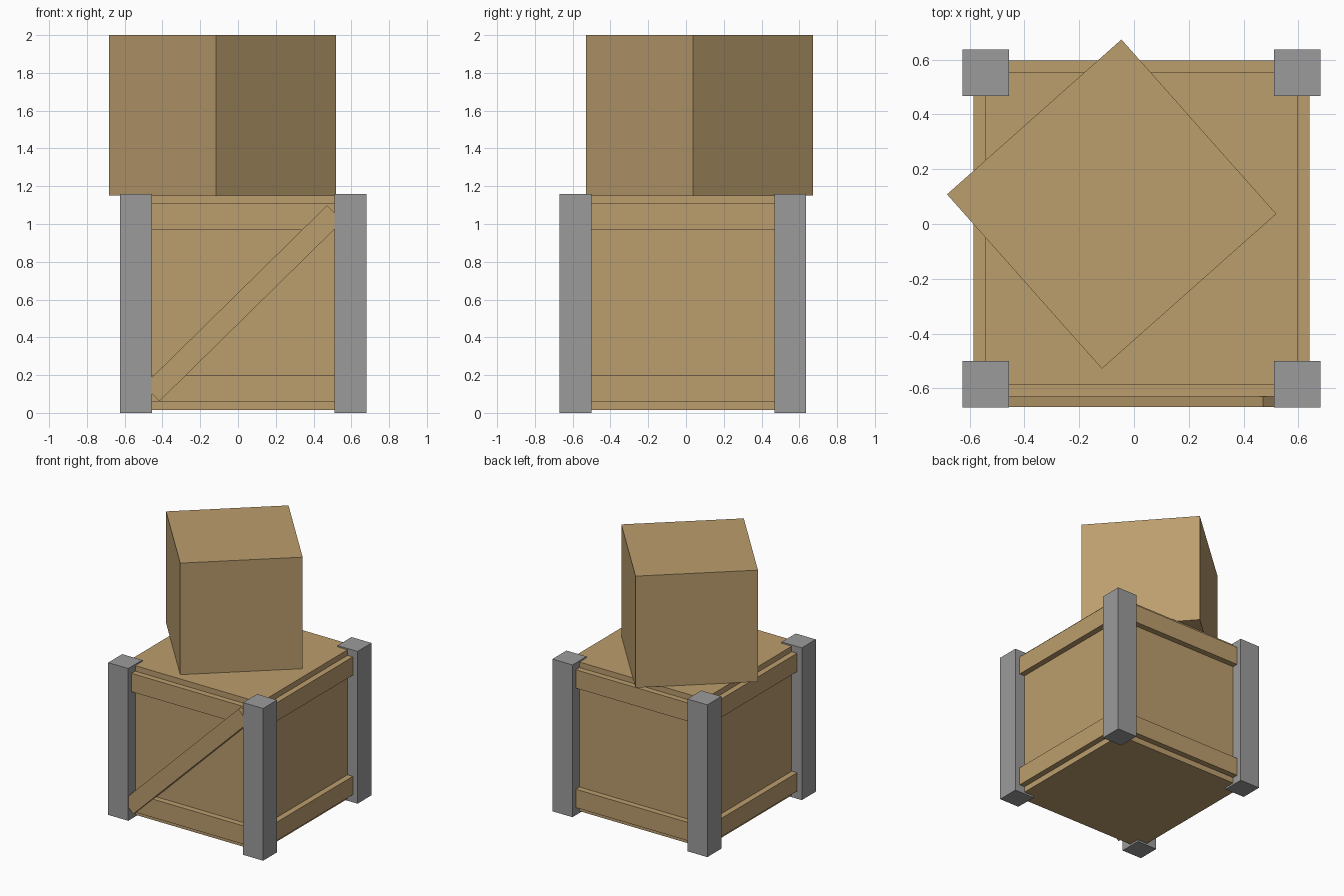
import bpy
import math
from mathutils import Matrix, Vector

if "Cube" in bpy.data.objects:
    bpy.data.objects.remove(bpy.data.objects["Cube"])


def material(name, rgb):
    m = bpy.data.materials.new(name)
    m.diffuse_color = (*rgb, 1.0)
    m.use_nodes = True
    m.node_tree.nodes["Principled BSDF"].inputs["Base Color"].default_value = m.diffuse_color
    return m


WOOD = material("tan wood", (0.50, 0.34, 0.155))
METAL = material("grey metal", (0.33, 0.33, 0.33))


def box(name, centre, size, mat, rot=None):
    bpy.ops.mesh.primitive_cube_add(size=1)
    ob = bpy.context.object
    ob.name = name
    turn = rot if rot else Matrix.Identity(4)
    ob.data.transform(turn @ Matrix.Diagonal((*size, 1)))
    ob.location = centre
    ob.data.materials.append(mat)
    return ob


# Large crate: a cube whose corners are the post centres
CX, CY, HALF = 0.0275, -0.0165, 0.5685
box("crate_body", (CX, CY, 0.582), (2 * HALF, 2 * HALF, 1.136), WOOD)

# Corner posts
for sx, side in ((-1, "left"), (1, "right")):
    for sy, end in ((-1, "front"), (1, "back")):
        box(f"corner_post_{end}_{side}",
            (CX + sx * HALF, CY + sy * HALF, 0.58), (0.169, 0.169, 1.16), METAL)

# Horizontal rails, top and bottom on all four sides
DEPTH = 0.06
for i, side in enumerate(("front", "right", "back", "left")):
    turn = Matrix.Rotation(i * math.pi / 2, 4, 'Z')
    for z, level in ((0.128, "bottom"), (1.038, "top")):
        offset = turn @ Vector((0, -(HALF + 0.0445 - DEPTH / 2), 0))
        box(f"{level}_rail_{side}", (CX + offset.x, CY + offset.y, z),
            (2 * HALF, DEPTH, 0.14), WOOD, turn)

# Diagonal brace across the front
box("front_brace", (CX, -0.6235, 0.58), (1.36, 0.089, 0.118), WOOD,
    Matrix.Rotation(math.radians(-44.5), 4, 'Y'))

# Smaller plain crate resting askew on top
box("upper_crate", (-0.0815, 0.0725, 1.575), (0.851, 0.851, 0.85), WOOD,
    Matrix.Rotation(math.radians(41.6), 4, 'Z'))
